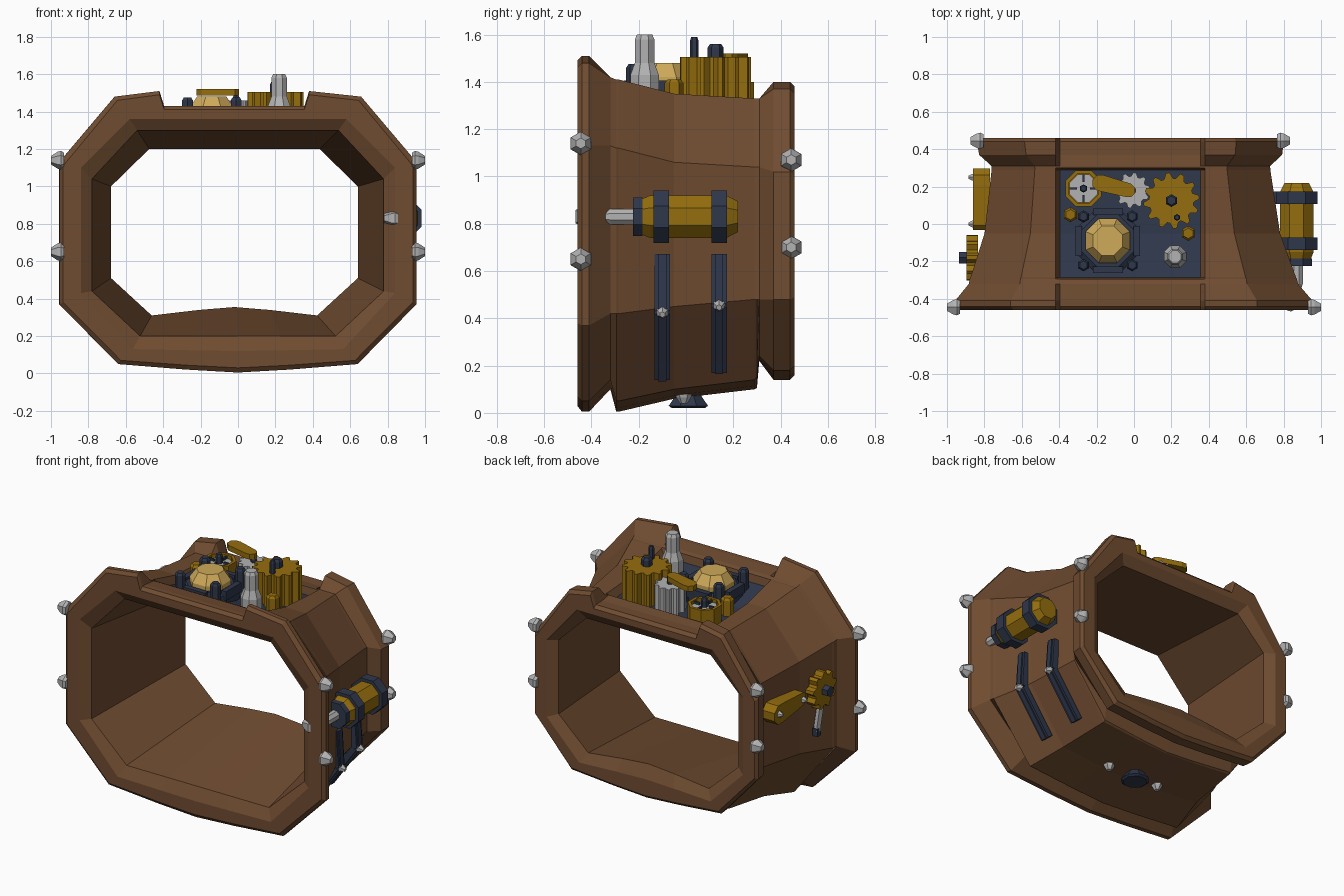
import bpy, bmesh, math
from mathutils import Vector

if "Cube" in bpy.data.objects:
    bpy.data.objects.remove(bpy.data.objects["Cube"])


def material(name, rgb):
    m = bpy.data.materials.new(name)
    m.use_nodes = True
    m.diffuse_color = (*rgb, 1)
    m.node_tree.nodes["Principled BSDF"].inputs["Base Color"].default_value = (*rgb, 1)
    return m


LEATHER = material("brown_leather", (.16, .072, .03))
BRASS = material("brass", (.3, .155, .004))
STEEL = material("steel", (.45, .45, .45))
IRON = material("blue_iron", (.028, .038, .07))
AMBER = material("amber", (.62, .4, .1))

X, Y, Z = Vector((1, 0, 0)), Vector((0, 1, 0)), Vector((0, 0, 1))
CROSS = ((1, 0), (-1, 0), (0, 1), (0, -1))


def finish(name, bm, *mats):
    bmesh.ops.recalc_face_normals(bm, faces=bm.faces)
    mesh = bpy.data.meshes.new(name)
    bm.to_mesh(mesh)
    bm.free()
    for m in mats:
        mesh.materials.append(m)
    ob = bpy.data.objects.new(name, mesh)
    bpy.context.collection.objects.link(ob)
    return ob


def lathe(name, mat, base, axis, profile, n=8, tooth=0):
    """Faceted solid of (radius, height) rings along an axis; tooth cuts gear notches."""
    bm = bmesh.new()
    q = Vector(axis).to_track_quat('Z', 'Y')
    rings = []
    for r, h in profile:
        ring = []
        for i in range(n):
            a = math.tau * (i + .5) / n
            k = r * (1 - tooth if i % 4 > 1 else 1)
            ring.append(bm.verts.new(Vector(base) + q @ Vector((k * math.cos(a), k * math.sin(a), h))))
        rings.append(ring)
    for a, b in zip(rings, rings[1:]):
        for i in range(n):
            j = (i + 1) % n
            bm.faces.new((a[i], a[j], b[j], b[i]))
    bm.faces.new(rings[0])
    bm.faces.new(rings[-1])
    return finish(name, bm, mat)


def gear(name, mat, base, axis, r, low, high, teeth):
    return lathe(name, mat, base, axis, [(r, low), (r, high)], teeth * 4, .2)


def bolt(name, mat, base, axis, r=.05, h=.07):
    return lathe(name, mat, base, axis, [(r * .8, 0), (r, h * .25), (r * .9, h * .5), (r * .45, h)], 6)


def link(name, mat, a, b, axis, ra, rb, t):
    """Plate with rounded ends joining two points."""
    bm = bmesh.new()
    q = Vector(axis).to_track_quat('Z', 'Y')
    for c, r in ((a, ra), (b, rb)):
        for i in range(8):
            w = math.tau * (i + .5) / 8
            for h in (0, t):
                bm.verts.new(Vector(c) + q @ Vector((r * math.cos(w), r * math.sin(w), h)))
    bmesh.ops.convex_hull(bm, input=bm.verts)
    bmesh.ops.dissolve_limit(bm, angle_limit=.02, verts=bm.verts, edges=bm.edges)
    return finish(name, bm, mat)


def beam(name, mat, a, b, w, t):
    a, b = Vector(a), Vector(b)
    bm = bmesh.new()
    bmesh.ops.create_cube(bm, size=1)
    q = (b - a).to_track_quat('Z', 'Y')
    for v in bm.verts:
        v.co = (a + b) / 2 + q @ Vector((v.co.x * w, v.co.y * t, v.co.z * (b - a).length))
    return finish(name, bm, mat)


# Cuff shell: y, half width, top, knee, bottom corner, bottom middle, (chamfer, lip, notch depth)
RIM, BODY, PANEL, BORE = (.35, .03, .05), (.29, 0, 0), (.29, 0, .05), (.26, 0, 0)
RINGS = [
    (-.46, .935, 1.46, .38, .07, .03, RIM), (-.44, .955, 1.48, .37, .05, .005, RIM),
    (-.41, .955, 1.48, .37, .05, .005, RIM), (-.32, .88, 1.42, .42, .14, .1, BODY),
    (-.295, .875, 1.41, .42, .05, .005, BODY), (-.285, .87, 1.41, .42, .05, .005, PANEL),
    (-.05, .79, 1.35, .45, .1, .06, PANEL), (.29, .745, 1.33, .48, .14, .1, PANEL),
    (.3, .745, 1.33, .48, .15, .105, BODY), (.31, .745, 1.33, .48, .24, .22, BODY),
    (.37, .81, 1.37, .48, .18, .14, RIM), (.44, .82, 1.37, .48, .18, .14, RIM),
    (.46, .805, 1.35, .49, .2, .16, RIM),
    (.46, .72, 1.26, .49, .25, .27, BORE), (.42, .66, 1.2, .51, .31, .355, (.2, 0, 0)),
    (-.42, .78, 1.3, .44, .2, .2, BORE), (-.46, .84, 1.36, .43, .13, .12, BORE)]

bm = bmesh.new()
loops = []
for y, side, top, knee, low, mid, (c, lip, drop) in RINGS:
    cx = -.02 * (y + .46) / .92
    half = [(side * .29, mid + (low - mid) * .35), (side * .67, low), (side, knee),
            (side, top - c), (side * .69, top)]
    notch = [(.4, top + lip), (.375, top - drop)]
    right = [(cx + x, z) for x, z in half] + [(x - .02, z) for x, z in notch]
    left = [(cx - x, z) for x, z in half] + [(-x - .02, z) for x, z in notch]
    pts = [(cx, mid)] + right + left[::-1]
    loops.append([bm.verts.new((x, y, z)) for x, z in pts])
count = len(loops[0])
for k, a in enumerate(loops):
    n = (k + 1) % len(loops)
    b = loops[n]
    for i in range(count):
        j = (i + 1) % count
        f = bm.faces.new((a[i], a[j], b[j], b[i]))
        # The sunken top panel is iron
        if i == count // 2 and RINGS[k][-1] is PANEL and RINGS[n][-1] is PANEL:
            f.material_index = 1
finish("cuff", bm, LEATHER, IRON)

# Rim bolts on both sides
for s, word in ((1, "left"), (-1, "right")):
    for z in (1.14, .65):
        bolt(word + "_front_bolt", STEEL, (s * .93, -.445, z), X * s)
    for z in (1.07, .7):
        bolt(word + "_back_bolt", STEEL, (s * .785 - .02, .445, z), X * s)
bolt("inner_rim_bolt", STEEL, (.86, -.42, .83), -X, .055, .08)

# Piston canister on the left side
C = Vector((.87, 0, .83))
lathe("piston_rod", STEEL, C - Y * .34, Y, [(.028, 0), (.035, .02), (.035, .15)])
lathe("piston_cap", IRON, C - Y * .225, Y, [(.088, 0), (.088, .04)])
lathe("canister", BRASS, C - Y * .19, Y, [(.08, 0), (.098, .04), (.098, .36), (.07, .41)])
for y in (-.105, .14):
    lathe("canister_band", IRON, C + Y * (y - .033), Y, [(.12, 0), (.12, .066)])

# Bent straps with raised middles below the canister
for y, side, z in ((-.1, .81, .43), (.14, .775, .46)):
    knee = (side, y, z)
    for w, t in ((.065, .04), (.035, .056)):
        beam("strap_upper", IRON, (side - .015, y, .67), knee, w, t)
        beam("strap_lower", IRON, knee, (side - .2, y, z - .28), w, t)
    bolt("strap_bolt", STEEL, knee, (1, 0, -.3), .028, .05)

# Gear and lever on the right side
hub = Vector((-.835, -.18, .85))
gear("side_gear", BRASS, hub, -X, .122, 0, .06, 9)
lathe("side_gear_hub", IRON, hub, -X, [(.035, 0), (.035, .1)], 6)
beam("side_rod", STEEL, hub + Vector((-.03, 0, -.08)), hub + Vector((-.02, .03, -.27)), .03, .03)
beam("side_rod_tip", IRON, hub + Vector((-.02, .03, -.25)), hub + Vector((-.02, .03, -.3)), .035, .035)
link("side_lever", BRASS, (-.77, .01, .85), (-.77, .235, .84), -X, .045, .068, .09)
for y in (.0, .25):
    bolt("lever_bolt", STEEL, (-.85, y, .845), -X, .022, .035)

# Gear train on the top panel
FLOOR = 1.283


def post(name, mat, x, y, top, r, n=8):
    return lathe(name, mat, (x, y, 0), Z, [(r, FLOOR), (r, top - .015), (r * .7, top)], n)


gear("large_gear", BRASS, (.2, .125, 0), Z, .15, FLOOR, 1.505, 12)
post("large_gear_hub", IRON, .2, .125, 1.56, .034, 6)
post("large_gear_pin", IRON, .23, .035, 1.59, .018, 6)
gear("small_gear", STEEL, (-.01, .18, 0), Z, .095, FLOOR, 1.46, 10)
link("top_lever", BRASS, (-.18, .22, 1.485), (-.03, .18, 1.485), Z, .045, .038, .035)
post("lever_pin", IRON, -.01, .18, 1.49, .02, 6)
for x, y in ((-.34, .05), (.29, -.05)):
    post("panel_stud", BRASS, x, y, 1.41, .04, 6)

# Gauge with a brass ring and crossed spokes
gx, gy = -.27, .19
lathe("gauge_ring", BRASS, (gx, gy, 0), Z, [(.105, FLOOR), (.105, 1.4), (.085, 1.4), (.085, 1.36)])
lathe("gauge_face", STEEL, (gx, gy, 0), Z, [(.08, FLOOR), (.08, 1.38)])
post("gauge_hub", IRON, gx, gy, 1.44, .022, 6)
for dx, dy in CROSS:
    a = Vector((gx + dx * .035, gy + dy * .035, 1.385))
    beam("gauge_spoke", IRON, a, a + Vector((dx, dy, 0)) * .04, .012, .02)

# Steel chimney
lathe("chimney", STEEL, (.22, -.175, 0), Z,
      [(.065, FLOOR), (.065, 1.43), (.045, 1.48), (.045, 1.58), (.035, 1.6)])

# Amber dome in a clawed iron mount
mx, my = -.14, -.09
lathe("dome_mount", IRON, (mx, my, 0), Z, [(.18, FLOOR), (.18, 1.37), (.15, 1.39), (.13, 1.39)])
lathe("dome", AMBER, (mx, my, 0), Z, [(.128, FLOOR), (.128, 1.42), (.085, 1.48)])
for sx in (1, -1):
    for sy in (1, -1):
        post("mount_claw", IRON, mx + sx * .13, my + sy * .13, 1.475, .033, 6)
for dx, dy in CROSS:
    a = Vector((mx + dx * .155, my + dy * .155, 1.375))
    beam("mount_bar", IRON, a - Vector((dy, dx, 0)) * .08, a + Vector((dy, dx, 0)) * .08, .035, .06)

# Underside boss and studs
lathe("underside_boss", IRON, (0, .01, .1), -Z, [(.06, 0), (.06, .03), (.09, .07), (.075, .08)])
for x in (-.19, .19):
    bolt("underside_stud", STEEL, (x, -.01, .09), -Z, .035, .05)
